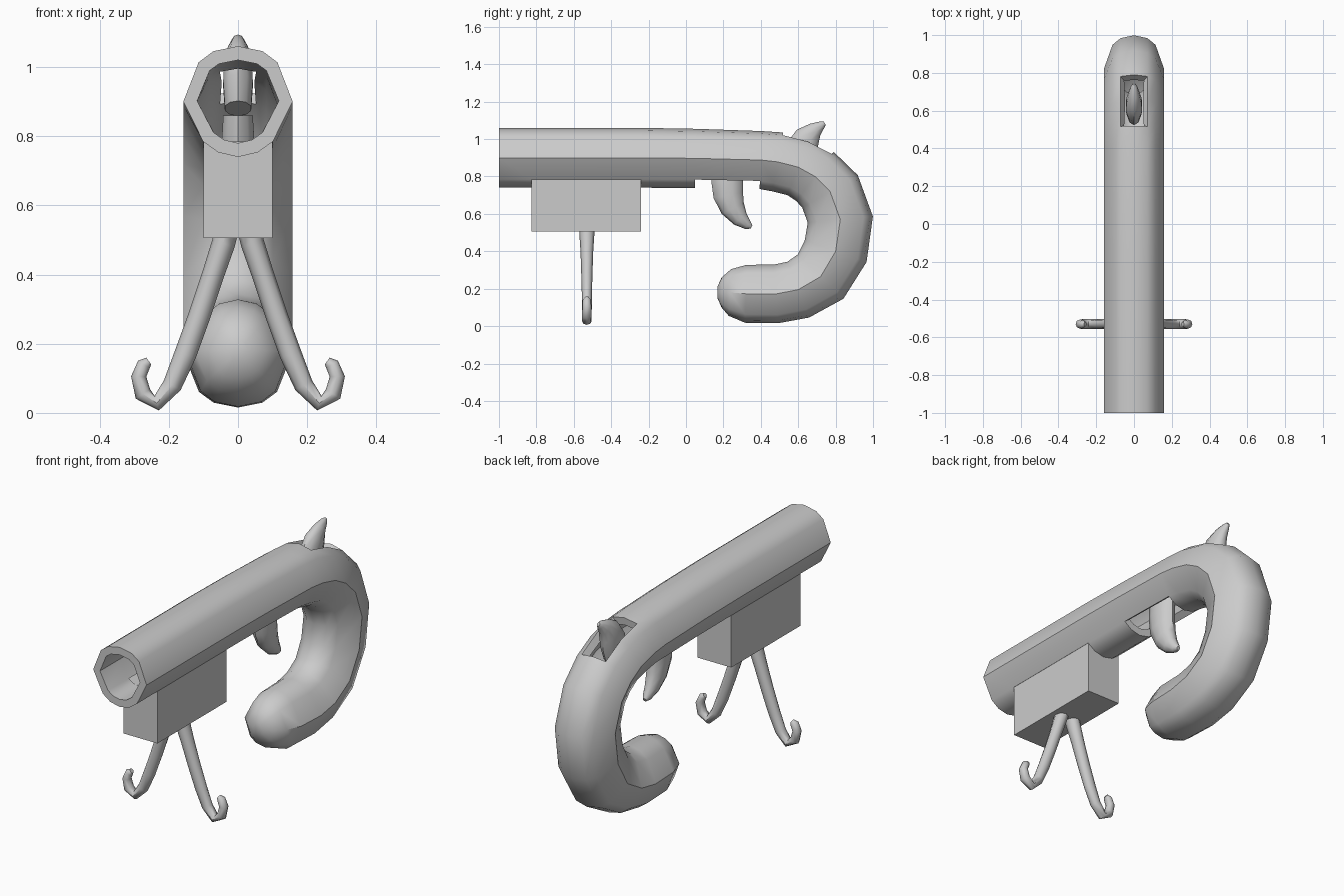
import bpy, bmesh, math
from mathutils import Vector

if "Cube" in bpy.data.objects:
    bpy.data.objects.remove(bpy.data.objects["Cube"])


def circle(n):
    return [(math.sin(2 * math.pi * i / n), math.cos(2 * math.pi * i / n)) for i in range(n)]


def smooth(ob, angle):
    bpy.ops.object.select_all(action='DESELECT')
    ob.select_set(True)
    bpy.context.view_layer.objects.active = ob
    for m in list(ob.modifiers):
        bpy.ops.object.modifier_apply(modifier=m.name)
    bpy.ops.object.shade_smooth_by_angle(angle=math.radians(angle))


def sweep(name, path, side, profile, cap_start=True, holes=()):
    """Sweep a profile along a planar path of (point, half width, half height)."""
    bm = bmesh.new()
    pts = [Vector(p[0]) for p in path]
    n, rings = len(profile), []
    for k, (_, w, h) in enumerate(path):
        t = (pts[min(k + 1, len(pts) - 1)] - pts[max(k - 1, 0)]).normalized()
        up = side.cross(t)
        rings.append([bm.verts.new(pts[k] + side * a * w + up * b * h) for a, b in profile])
    for k in range(len(rings) - 1):
        for i in range(n):
            if (k, i) not in holes:
                j = (i + 1) % n
                bm.faces.new((rings[k][i], rings[k][j], rings[k + 1][j], rings[k + 1][i]))
    bm.faces.new(rings[-1])
    if cap_start:
        bm.faces.new(rings[0])
    bmesh.ops.recalc_face_normals(bm, faces=bm.faces)
    mesh = bpy.data.meshes.new(name)
    bm.to_mesh(mesh)
    bm.free()
    ob = bpy.data.objects.new(name, mesh)
    bpy.context.collection.objects.link(ob)
    return ob


X, Y = Vector((1, 0, 0)), Vector((0, 1, 0))

# Hollow barrel that bends into the hooked grip: y, z, half width, half height
half = [(0, 1), (.45, .91), (.72, .71), (1, 0), (.64, -.72), (.36, -.92), (0, -1)]
profile = half + [(-a, b) for a, b in half[-2:0:-1]]
stations = [(-1, .9, .158, .16), (-.825, .9, .158, .16), (-.24, .9, .158, .16),
            (.05, .897, .158, .158), (.4, .888, .158, .155), (.49, .878, .158, .16),
            (.60, .85, .158, .16), (.69, .80, .158, .165), (.77, .72, .158, .172),
            (.825, .57, .158, .175), (.80, .40, .158, .175), (.72, .265, .158, .17),
            (.60, .195, .158, .16), (.48, .172, .157, .157), (.32, .173, .15, .155),
            (.235, .18, .125, .125), (.19, .18, .08, .08), (.168, .18, .03, .03)]
# Openings: magazine well, trigger slot, hammer slot
holes = {(k, i) for k in (1, 3) for i in (4, 5, 6, 7)} | {(k, i) for k in (5, 6) for i in (0, 11)}
body = sweep("barrel_and_grip", [((0, y, z), w, h) for y, z, w, h in stations],
             X, profile, False, holes)
wall = body.modifiers.new("wall", 'SOLIDIFY')
wall.thickness, wall.offset = .04, -1
smooth(body, 40)

# Magazine box
bpy.ops.mesh.primitive_cube_add(size=1, location=(0, -.5325, .645))
box = bpy.context.object
box.name = "magazine_box"
box.scale = (.2, .585, .28)

# Trigger
trigger = [(.22, .86, .045, .085), (.22, .78, .05, .085), (.226, .70, .05, .08),
           (.25, .63, .046, .066), (.29, .573, .035, .045), (.33, .54, .022, .025),
           (.35, .53, .01, .01)]
smooth(sweep("trigger", [((0, y, z), w, h) for y, z, w, h in trigger], X, circle(10)), 50)

# Hammer spur
hammer = [(.60, .88, .04, .08), (.62, .95, .045, .085), (.65, 1.01, .042, .07),
          (.69, 1.05, .03, .042), (.725, 1.075, .018, .022), (.742, 1.085, .008, .01)]
smooth(sweep("hammer", [((0, y, z), w, h) for y, z, w, h in hammer], X, circle(10)), 50)

# Mirrored pair of hooked stand legs: x, z, half depth, half thickness
leg = [(.03, .54, .042, .034), (.042, .49, .04, .034), (.072, .40, .034, .032),
       (.112, .28, .03, .032), (.152, .17, .027, .032), (.19, .08, .026, .028),
       (.235, .028, .026, .022), (.275, .055, .026, .025), (.287, .105, .024, .022),
       (.272, .14, .022, .02), (.258, .15, .012, .012)]
legs = sweep("stand_legs", [((x, -.53, z), d, t) for x, z, d, t in leg], Y, circle(8))
legs.modifiers.new("mirror", 'MIRROR').use_axis = (True, False, False)
smooth(legs, 50)
